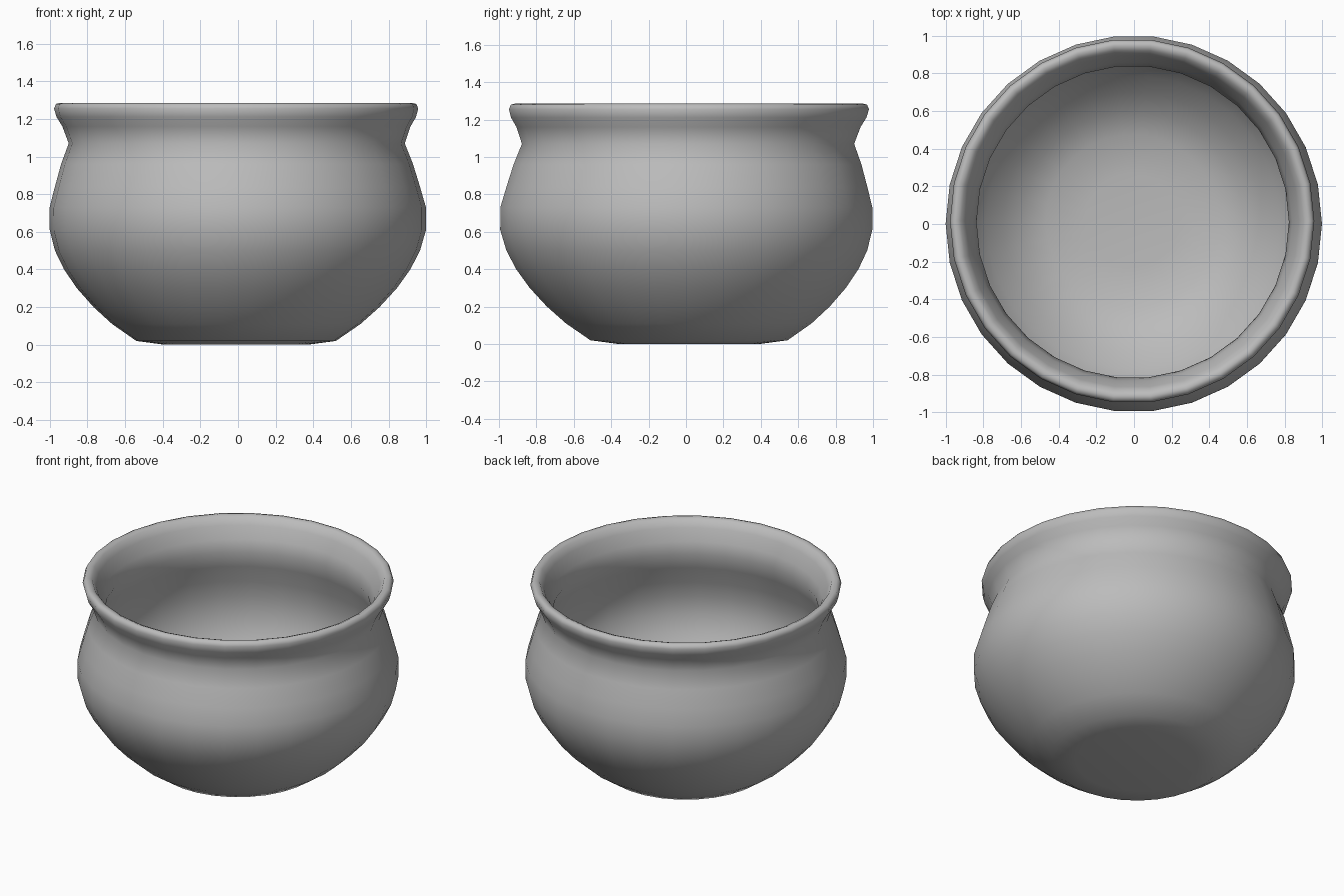
import bpy
import bmesh
import math

cube = bpy.data.objects.get("Cube")
if cube:
    bpy.data.objects.remove(cube, do_unlink=True)

SIDES = 30

# Wall profile (radius, height): outside from base to lip, then inside down to the floor
outer = [(0.38, 0.0), (0.53, 0.02), (0.66, 0.11), (0.76, 0.2), (0.85, 0.3),
         (0.92, 0.4), (0.97, 0.5), (1.0, 0.61), (1.0, 0.73), (0.97, 0.84),
         (0.935, 0.96), (0.893, 1.07), (0.925, 1.16), (0.955, 1.21),
         (0.968, 1.255), (0.957, 1.28)]
inner = [(0.935, 1.285), (0.91, 1.275), (0.885, 1.23), (0.85, 1.15),
         (0.83, 1.07), (0.865, 0.96), (0.905, 0.84), (0.93, 0.73),
         (0.93, 0.61), (0.9, 0.5), (0.85, 0.4), (0.78, 0.31),
         (0.69, 0.22), (0.59, 0.14), (0.46, 0.08), (0.25, 0.06)]

bm = bmesh.new()


def ring(radius, z):
    """One horizontal loop; the lip and base sit slightly off the belly's axis."""
    off = min(1, abs(z - 0.66) / 0.6)
    return [bm.verts.new((radius * math.cos(a) - 0.01 * off,
                          radius * math.sin(a) + 0.016 * off, z))
            for a in (2 * math.pi * i / SIDES for i in range(SIDES))]


rings = [ring(r, z) for r, z in outer + inner]
for low, high in zip(rings, rings[1:]):
    for i in range(SIDES):
        j = (i + 1) % SIDES
        bm.faces.new((low[i], low[j], high[j], high[i]))

# Underside and inner floor
bm.faces.new(rings[0][::-1])
bm.faces.new(rings[-1])
bmesh.ops.recalc_face_normals(bm, faces=bm.faces)

mesh = bpy.data.meshes.new("pot")
bm.to_mesh(mesh)
bm.free()
pot = bpy.data.objects.new("pot", mesh)
bpy.context.collection.objects.link(pot)

# Plain grey clay
clay = bpy.data.materials.new("grey clay")
clay.use_nodes = True
color = (0.5, 0.5, 0.5, 1)
clay.diffuse_color = color
clay.node_tree.nodes["Principled BSDF"].inputs["Base Color"].default_value = color
mesh.materials.append(clay)

# Smooth shading throughout
bpy.ops.object.select_all(action="DESELECT")
pot.select_set(True)
bpy.context.view_layer.objects.active = pot
bpy.ops.object.shade_smooth_by_angle(angle=math.radians(60))
